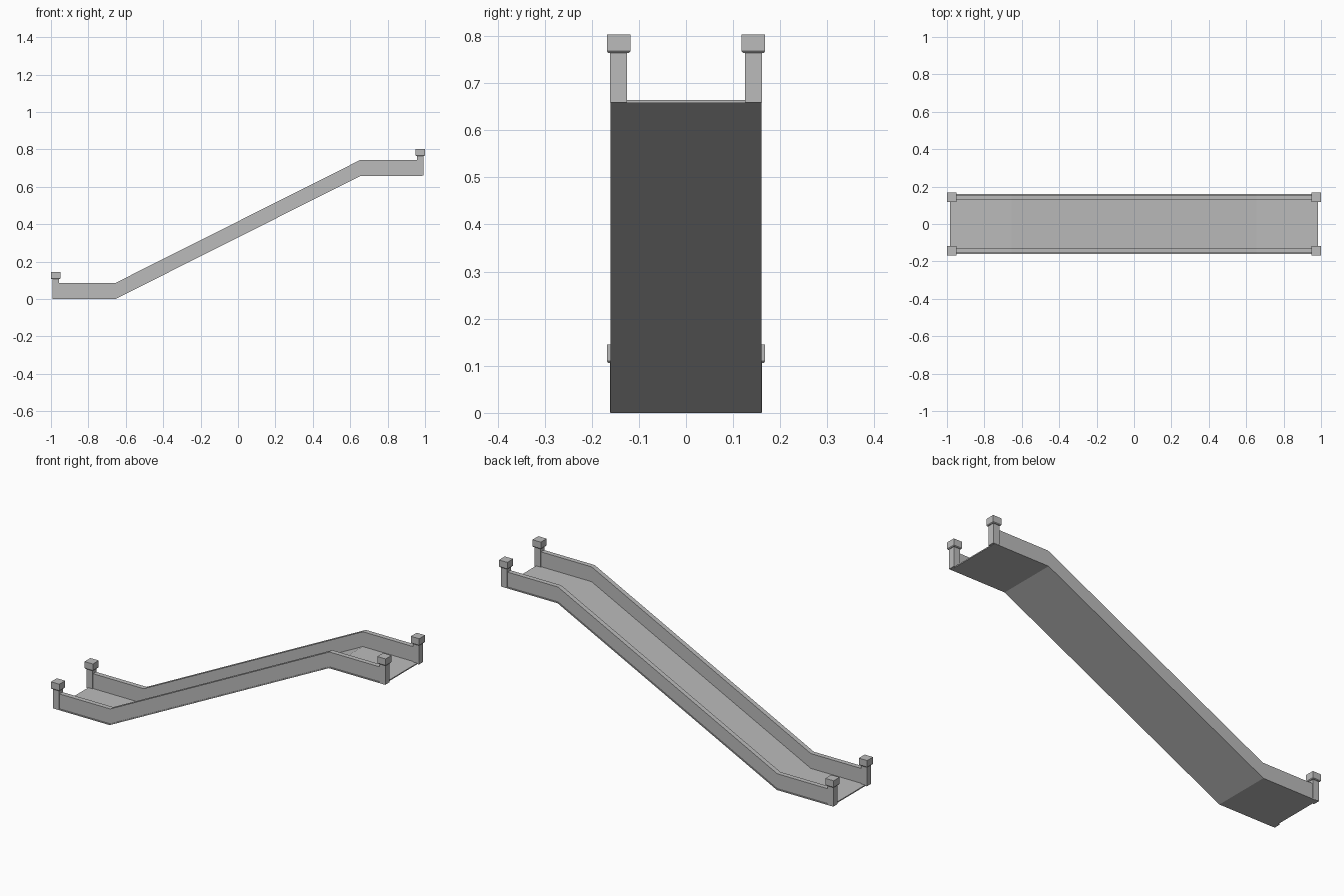
import bpy

if "Cube" in bpy.data.objects:
    bpy.data.objects.remove(bpy.data.objects["Cube"], do_unlink=True)

grey = bpy.data.materials.new("light grey")
grey.use_nodes = True
colour = (0.5, 0.5, 0.5, 1)
grey.diffuse_color = colour
grey.node_tree.nodes["Principled BSDF"].inputs["Base Color"].default_value = colour

RISE = 0.658    # height between the landings
BEND = 0.655    # where the slope meets each landing


def mesh_object(name, verts, faces):
    mesh = bpy.data.meshes.new(name)
    mesh.from_pydata(verts, [], faces)
    mesh.materials.append(grey)
    obj = bpy.data.objects.new(name, mesh)
    bpy.context.collection.objects.link(obj)
    return obj


def loft(name, rings):
    """Join four-sided rings into a closed solid."""
    verts = [v for ring in rings for v in ring]
    last = len(verts) - 4
    faces = [(3, 2, 1, 0), tuple(range(last, last + 4))]
    for r in range(0, last, 4):
        for i in range(4):
            j = (i + 1) % 4
            faces.append((r + i, r + j, r + 4 + j, r + 4 + i))
    return mesh_object(name, verts, faces)


def ramp_strip(name, end, y0, y1, z0, z1):
    """Sweep a rectangle along landing, slope and landing."""
    path = [(-end, 0), (-BEND, 0), (BEND, RISE), (end, RISE)]
    return loft(name, [[(x, y0, z + z0), (x, y1, z + z0),
                        (x, y1, z + z1), (x, y0, z + z1)] for x, z in path])


def square_stack(name, x, y, levels):
    """Stack square sections given as (height, half width)."""
    return loft(name, [[(x - h, y - h, z), (x + h, y - h, z),
                        (x + h, y + h, z), (x - h, y + h, z)] for z, h in levels])


# Walkway
ramp_strip("ramp_floor", 0.983, -0.16, 0.16, 0, 0.006)

for side, sy in (("right", -1), ("left", 1)):
    # Solid side wall
    ys = sorted((sy * 0.13, sy * 0.156))
    ramp_strip(f"{side}_side_wall", 0.965, *ys, 0.006, 0.086)
    # Capped posts at both ends
    for level, sx, base in (("lower", -1, 0), ("upper", 1, RISE)):
        x, y = sx * 0.975, sy * 0.143
        square_stack(f"{level}_{side}_post", x, y,
                     [(base + 0.001, 0.018), (base + 0.108, 0.018)])
        square_stack(f"{level}_{side}_post_cap", x, y,
                     [(base + 0.106, 0.022), (base + 0.11, 0.025),
                      (base + 0.145, 0.025)])
